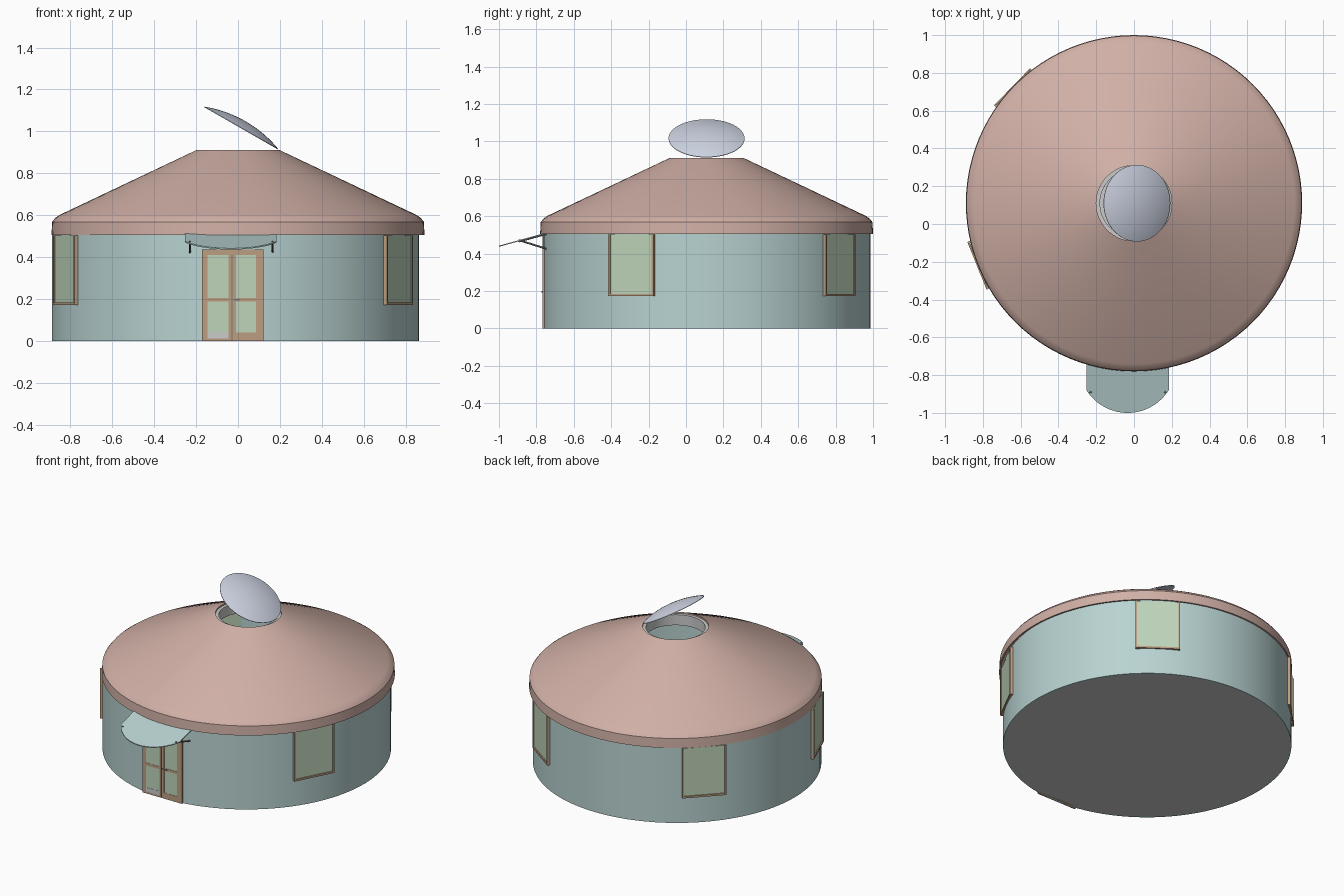
import bpy, bmesh, math
from mathutils import Matrix, Vector

if "Cube" in bpy.data.objects:
    bpy.data.objects.remove(bpy.data.objects["Cube"])

CX, CY, R = -0.012, 0.11, 0.876      # wall axis and radius


def material(name, rgb):
    m = bpy.data.materials.new(name)
    m.diffuse_color = (*rgb, 1)
    m.use_nodes = True
    m.node_tree.nodes["Principled BSDF"].inputs["Base Color"].default_value = m.diffuse_color
    return m


CLAY = material("roof_clay", (0.63, 0.43, 0.38))
TEAL = material("wall_teal", (0.48, 0.65, 0.64))
GLASS = material("glass_green", (0.52, 0.66, 0.49))
WOOD = material("wood", (0.50, 0.34, 0.22))
SKY = material("dome_blue", (0.62, 0.66, 0.77))
DARK = material("dark_metal", (0.2, 0.2, 0.2))


def finish(name, bm, mat=None, smooth=False):
    bmesh.ops.recalc_face_normals(bm, faces=bm.faces)
    me = bpy.data.meshes.new(name)
    bm.to_mesh(me)
    bm.free()
    ob = bpy.data.objects.new(name, me)
    bpy.context.collection.objects.link(ob)
    if mat:
        me.materials.append(mat)
    if smooth:
        bpy.ops.object.select_all(action='DESELECT')
        ob.select_set(True)
        bpy.context.view_layer.objects.active = ob
        bpy.ops.object.shade_smooth_by_angle(angle=math.radians(25))
    return ob


def lathe(name, profile, centre, mat=None, closed=True, steps=96):
    """Spin a (radius, z) profile about a vertical axis."""
    bm = bmesh.new()
    vs = [bm.verts.new((r, 0, z)) for r, z in profile]
    n = len(vs)
    es = [bm.edges.new((vs[i], vs[(i + 1) % n])) for i in range(n if closed else n - 1)]
    bmesh.ops.spin(bm, geom=vs + es, cent=(0, 0, 0), axis=(0, 0, 1),
                   angle=math.tau, steps=steps)
    bmesh.ops.remove_doubles(bm, verts=bm.verts, dist=1e-5)
    ob = finish(name, bm, mat, True)
    ob.location = centre
    return ob


def boxes(name, items, mat, matrix=Matrix()):
    """One object from several (x0, x1, y0, y1, z0, z1) boxes."""
    bm = bmesh.new()
    for x0, x1, y0, y1, z0, z1 in items:
        m = Matrix.Translation(((x0 + x1) / 2, (y0 + y1) / 2, (z0 + z1) / 2)) @ \
            Matrix.Diagonal((x1 - x0, y1 - y0, z1 - z0, 1))
        bmesh.ops.create_cube(bm, size=1, matrix=m)
    ob = finish(name, bm, mat)
    ob.matrix_world = matrix
    return ob


def rods(name, pairs, radius, mat=None, sides=8):
    """One object from straight rods between point pairs."""
    bm = bmesh.new()
    for a, b in pairs:
        a, b = Vector(a), Vector(b)
        d = b - a
        m = Matrix.Translation((a + b) / 2) @ d.to_track_quat('Z', 'Y').to_matrix().to_4x4()
        bmesh.ops.create_cone(bm, cap_ends=True, segments=sides, radius1=radius,
                              radius2=radius, depth=d.length, matrix=m)
    return finish(name, bm, mat, True)


# Shell: wall, floor, roof, crown ring
lathe("wall", [(R, 0), (R, 0.52), (R - 0.015, 0.52), (R - 0.015, 0)], (CX, CY, 0), TEAL)
lathe("floor", [(0, 0), (R - 0.01, 0), (R - 0.01, 0.01), (0, 0.01)], (CX, CY, 0), closed=False)
lathe("roof", [(0.2, 0.91), (0.85, 0.602), (0.872, 0.587), (0.887, 0.568), (0.89, 0.505),
               (0.88, 0.505), (0.877, 0.564), (0.845, 0.59), (0.2, 0.896)], (0, CY, 0), CLAY)
lathe("crown_ring", [(0.2, 0.9), (0.2, 0.83), (0.18, 0.83), (0.18, 0.9)], (0, CY, 0))

# Rafters from crown ring to wall top
rafters = []
for i in range(36):
    c, s = math.cos(math.tau * i / 36), math.sin(math.tau * i / 36)
    rafters.append(((0.185 * c, CY + 0.185 * s, 0.885), (0.84 * c, CY + 0.84 * s, 0.575)))
rods("rafters", rafters, 0.008, WOOD, 6)

# Tilted skylight dome, a thin spherical cap
a, h = 0.203, 0.037
rad = (a * a + h * h) / (2 * h)
top = math.asin(a / rad)
cap = [(rad * math.sin(top * i / 10), rad * math.cos(top * i / 10) - rad + h) for i in range(11)]
under = [(r, z - 0.003) for r, z in reversed(cap)]
dome = lathe("skylight_dome", cap + under, (0.016, CY, 1.017), SKY, closed=False, steps=64)
dome.rotation_euler = (0, math.radians(29.8), 0)

# Windows: flat panes set on the wall, local -y faces outwards
for i, ang in enumerate((-27.3, 54.2, 135.8, 202)):
    m = Matrix.Translation((CX, CY, 0)) @ Matrix.Rotation(math.radians(ang + 90), 4, 'Z')
    w, b, t = 0.132, 0.18, 0.503
    boxes(f"window_pane_{i}", [(-w, w, -R - 0.001, -R + 0.025, b, t)], GLASS, m)
    f0, f1 = -R - 0.008, -R + 0.025
    boxes(f"window_frame_{i}", [(-w - 0.004, -w + 0.006, f0, f1, b, t),
                                (w - 0.006, w + 0.004, f0, f1, b, t),
                                (-w - 0.004, w + 0.004, f0, f1, b - 0.008, b + 0.004)], WOOD, m)

# Double door: frame bars around two panes per leaf
Y0, Y1 = -0.768, -0.735
bars = [(-0.172, 0.122, Y0, Y1, 0.41, 0.437), (-0.172, -0.146, Y0, Y1, 0, 0.41),
        (0.087, 0.122, Y0, Y1, 0, 0.41), (-0.045, -0.032, Y0, Y1, 0, 0.41),
        (-0.026, -0.01, Y0, Y1, 0, 0.41)]
for x0, x1 in ((-0.146, -0.045), (-0.01, 0.087)):
    bars += [(x0, x1, Y0, Y1, 0, 0.012 if x0 < -0.1 else 0.04), (x0, x1, Y0, Y1, 0.188, 0.205)]
boxes("door_frame", bars, WOOD)
boxes("door_glass", [(-0.15, 0.1, -0.7665, -0.74, 0.012, 0.41)], GLASS)
boxes("door_flap", [(-0.146, -0.045, -0.768, -0.75, 0.012, 0.04)], None)
boxes("door_gap", [(-0.032, -0.026, -0.767, -0.74, 0, 0.41)], DARK)
boxes("door_handle", [(-0.022, 0.01, -0.773, -0.765, 0.192, 0.199)], DARK)

# Awning: sloped plate with straight sides and a rounded front
AX, HW = -0.034, 0.218
outline = [(AX - HW, -0.73), (AX + HW, -0.73)]
for i in range(25):
    x = HW * (1 - i / 12)
    rr = (HW ** 2 + 0.12 ** 2) / 0.24
    outline.append((AX + x, -1.0 + rr - math.sqrt(rr * rr - x * x)))
bm = bmesh.new()
face = bm.faces.new([bm.verts.new((x, y, 0.442 + 0.277 * (y + 1.0))) for x, y in outline])
ext = bmesh.ops.extrude_face_region(bm, geom=[face])
bmesh.ops.translate(bm, vec=(0, 0, -0.006),
                    verts=[g for g in ext["geom"] if isinstance(g, bmesh.types.BMVert)])
finish("awning", bm, TEAL)

# Awning brackets: sloped arm and diagonal strut on each side
struts = []
for x in (-0.23, 0.165):
    struts += [((x, -0.735, 0.422), (x, -0.895, 0.472)), ((x, -0.735, 0.508), (x, -0.895, 0.464))]
rods("awning_brackets", struts, 0.005, DARK)
